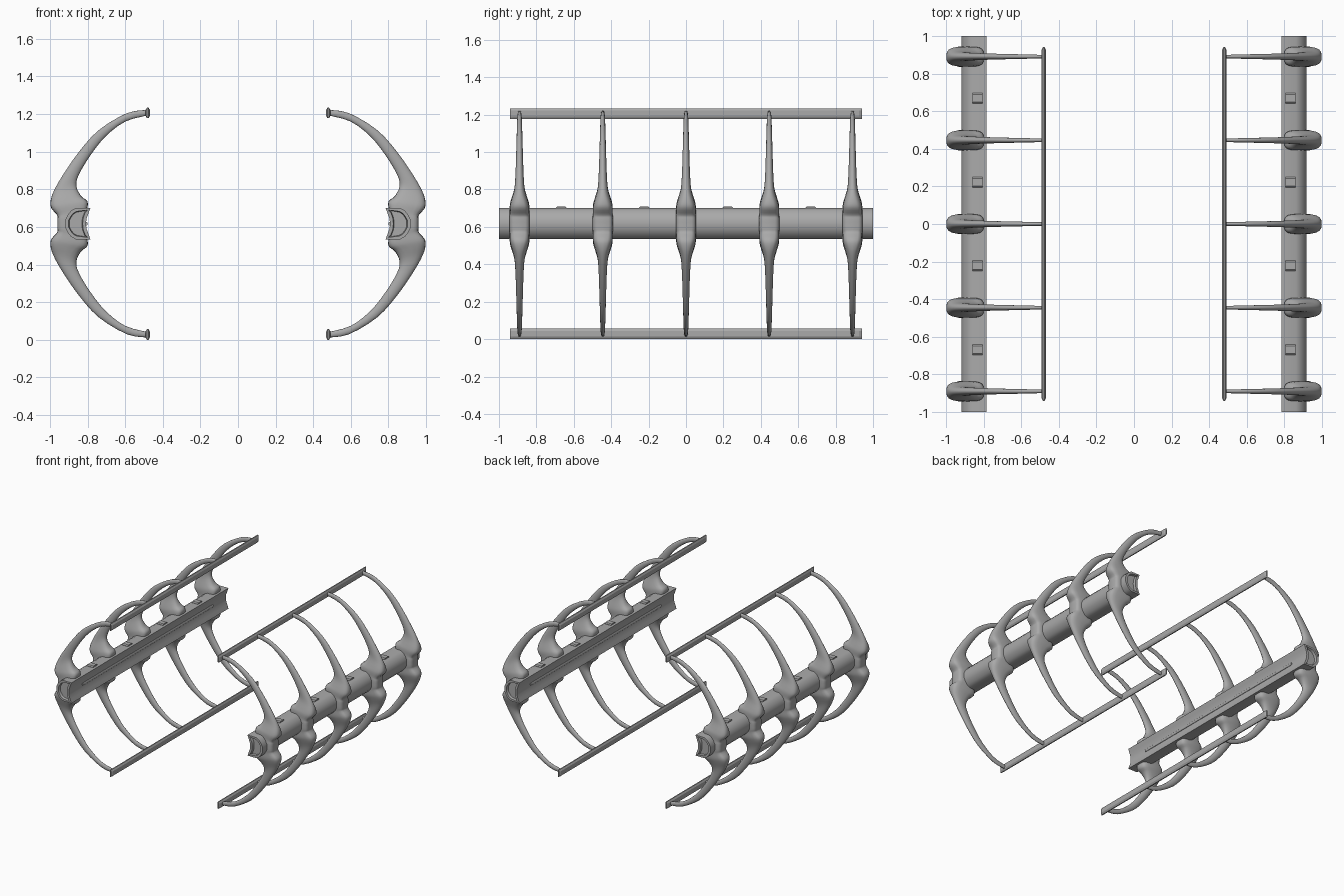
import bpy, bmesh, math
from mathutils import Vector

cube = bpy.data.objects.get("Cube")
if cube:
    bpy.data.objects.remove(cube)

MID = 0.617          # height of the plane of symmetry
RIB_Y = [-0.89, -0.445, 0, 0.445, 0.89]

metal = bpy.data.materials.new("plain grey")
metal.use_nodes = True
GREY = (0.4, 0.4, 0.4, 1)
metal.diffuse_color = GREY
metal.node_tree.nodes["Principled BSDF"].inputs["Base Color"].default_value = GREY


def finish(name, bm, angle=35):
    """Turn a bmesh into a named, shaded object."""
    bmesh.ops.recalc_face_normals(bm, faces=bm.faces)
    mesh = bpy.data.meshes.new(name)
    bm.to_mesh(mesh)
    bm.free()
    mesh.materials.append(metal)
    ob = bpy.data.objects.new(name, mesh)
    bpy.context.collection.objects.link(ob)
    bpy.ops.object.select_all(action='DESELECT')
    ob.select_set(True)
    bpy.context.view_layer.objects.active = ob
    bpy.ops.object.shade_smooth_by_angle(angle=math.radians(angle))
    return ob


def loft(bm, rings):
    """Skin closed rings of points and cap both ends."""
    loops = [[bm.verts.new(p) for p in ring] for ring in rings]
    n = len(loops[0])
    for a, b in zip(loops, loops[1:]):
        for i in range(n):
            j = (i + 1) % n
            bm.faces.new((a[i], a[j], b[j], b[i]))
    return [bm.faces.new(loops[0]), bm.faces.new(loops[-1])]


def extrude_y(bm, profile, half):
    return loft(bm, [[(x, y, z) for x, z in profile] for y in (-half, half)])


def smooth_path(rows, steps=3):
    """Catmull-Rom resampling of rows of values."""
    out = []
    for i in range(len(rows) - 1):
        p = [Vector(rows[min(max(k, 0), len(rows) - 1)]) for k in range(i - 1, i + 3)]
        for s in range(steps):
            t = s / steps
            out.append(0.5 * (2 * p[1] + (p[2] - p[0]) * t
                       + (2 * p[0] - 5 * p[1] + 4 * p[2] - p[3]) * t * t
                       + (3 * p[1] - p[0] - 3 * p[2] + p[3]) * t ** 3))
    return out + [Vector(rows[-1])]


# Half rib: outer x, outer z, inner x, inner z, half width, squareness
HALF_RIB = [
    (0.48, 1.222, 0.48, 1.193, 0.009, 2),
    (0.59, 1.205, 0.60, 1.160, 0.012, 2),
    (0.74, 1.115, 0.705, 1.080, 0.015, 2),
    (0.845, 1.00, 0.785, 0.980, 0.018, 2),
    (0.935, 0.87, 0.845, 0.880, 0.022, 2),
    (0.982, 0.785, 0.860, 0.820, 0.028, 2.3),
    (0.997, 0.735, 0.835, 0.765, 0.043, 3),
    (0.993, 0.700, 0.800, 0.735, 0.052, 3.5),
    (0.962, 0.663, 0.805, 0.690, 0.053, 4),
    (0.960, 0.640, 0.835, 0.650, 0.055, 4),
]


def rib(name, y0):
    lower = [(a, 2 * MID - b, c, 2 * MID - d, w, e) for a, b, c, d, w, e in HALF_RIB]
    rings = []
    for ox, oz, ix, iz, w, e in smooth_path(HALF_RIB + lower[::-1]):
        outer, inner = Vector((ox, 0, oz)), Vector((ix, 0, iz))
        centre, arm = (outer + inner) / 2, (outer - inner) / 2
        ring = []
        for k in range(20):
            t = math.tau * k / 20
            c, s = math.cos(t), math.sin(t)
            u = math.copysign(abs(c) ** (2 / e), c)
            v = math.copysign(abs(s) ** (2 / e), s)
            ring.append(centre + arm * u + Vector((0, y0 + w * v, 0)))
        rings.append(ring)
    bm = bmesh.new()
    loft(bm, rings)
    return finish(name, bm)


def beam():
    """Long core with a rounded back, hollow inner face and recessed ends."""
    back = [(0.785, 0.083), (0.862, 0.083), (0.887, 0.070), (0.905, 0.048), (0.918, 0.022)]
    hollow = [(0.795, -0.055), (0.806, -0.025), (0.808, 0), (0.806, 0.025), (0.795, 0.055)]
    profile = back + [(x, -z) for x, z in back[::-1]] + hollow
    bm = bmesh.new()
    ends = extrude_y(bm, [(x, MID + z) for x, z in profile], 1.0)
    bmesh.ops.recalc_face_normals(bm, faces=bm.faces)
    bmesh.ops.inset_region(bm, faces=ends, thickness=0.018, depth=0)
    bmesh.ops.inset_region(bm, faces=ends, thickness=0.004, depth=-0.02)
    return finish("core_beam", bm)


def strip():
    """Slim raised bead along the hollow face."""
    bm = bmesh.new()
    ring = [(0.807 + 0.007 * math.cos(math.tau * k / 10),
             MID + 0.01 * math.sin(math.tau * k / 10)) for k in range(10)]
    extrude_y(bm, ring, 0.83)
    return finish("inner_bead", bm)


def rail(name, z):
    """Thin edge rail with pointed long edges and tapered ends."""
    section = [(-0.004, 0.028), (0.004, 0.028), (0.012, 0.015), (0.012, -0.015),
               (0.004, -0.028), (-0.004, -0.028), (-0.012, -0.015), (-0.012, 0.015)]
    rings = [[(0.48 + x * s, y, z + h) for x, h in section]
             for y, s in ((-0.94, 0.4), (-0.925, 1), (0.925, 1), (0.94, 0.4))]
    bm = bmesh.new()
    loft(bm, rings)
    return finish(name, bm, 20)


def stud(name, y):
    """Small rounded lug on top of the beam."""
    bm = bmesh.new()
    arc = [(-0.028, -0.01), (-0.028, 0.003), (-0.02, 0.010),
           (0.02, 0.010), (0.028, 0.003), (0.028, -0.01)]
    loft(bm, [[(x, y + h, 0.70 + z) for h, z in arc] for x in (0.806, 0.86)])
    return finish(name, bm)


# One side, then mirrored to the other
parts = [beam(), strip(), rail("upper_rail", 2 * MID - 0.028), rail("lower_rail", 0.028)]
parts += [rib(f"rib_{i + 1}", y) for i, y in enumerate(RIB_Y)]
parts += [stud(f"stud_{i + 1}", (a + b) / 2) for i, (a, b) in enumerate(zip(RIB_Y, RIB_Y[1:]))]

for ob in parts:
    mirror = ob.modifiers.new("other_side", 'MIRROR')
    mirror.use_axis = (True, False, False)
